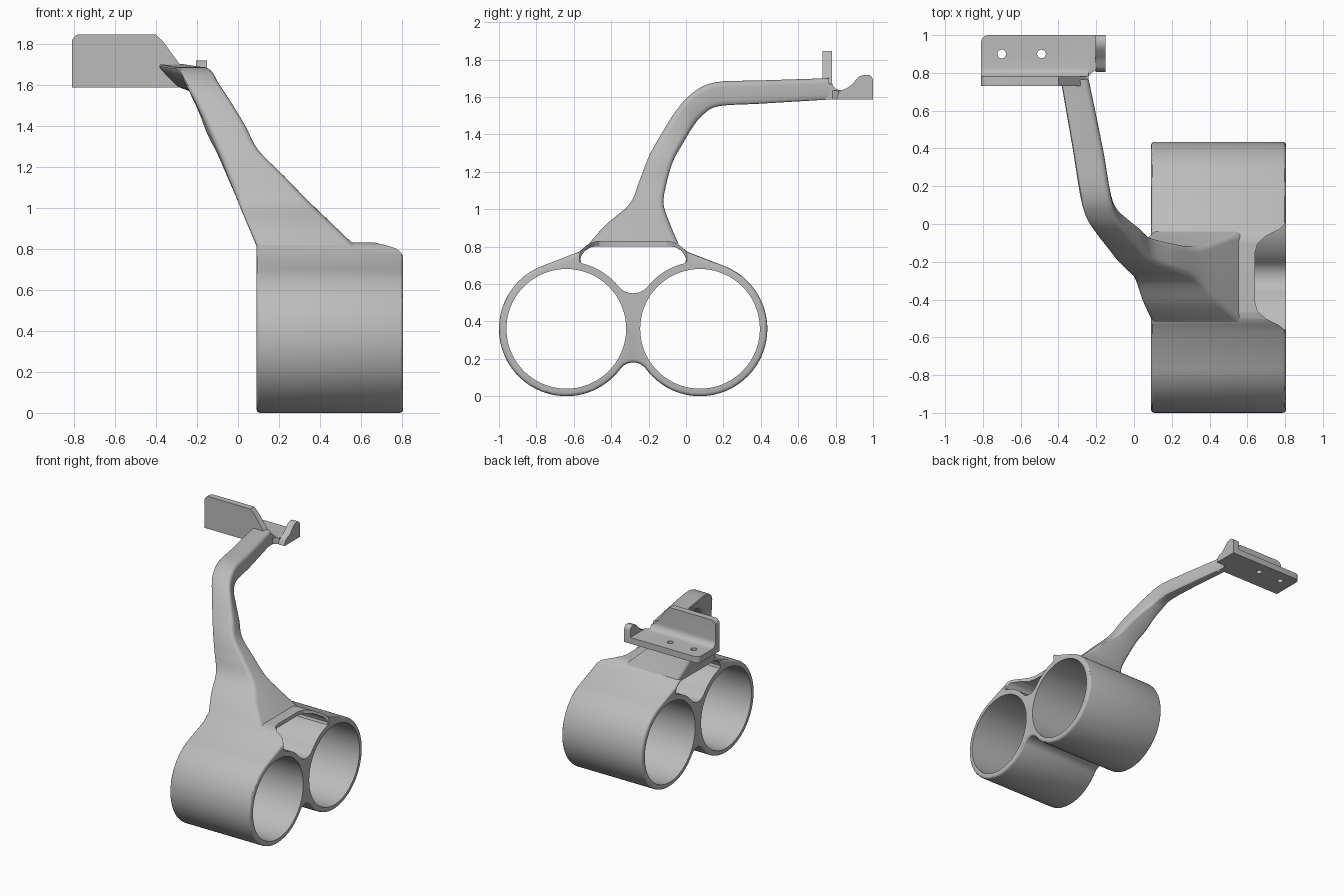
import bpy, bmesh
from math import sin, cos, radians, pi
from mathutils import Vector

if "Cube" in bpy.data.objects:
    bpy.data.objects.remove(bpy.data.objects["Cube"])

grey = bpy.data.materials.new("plain_grey")
grey.use_nodes = True
COLOUR = (0.5, 0.5, 0.5, 1)
grey.diffuse_color = COLOUR
grey.node_tree.nodes["Principled BSDF"].inputs["Base Color"].default_value = COLOUR


def finish(name, bm):
    bmesh.ops.recalc_face_normals(bm, faces=bm.faces[:])
    mesh = bpy.data.meshes.new(name)
    bm.to_mesh(mesh)
    bm.free()
    mesh.materials.append(grey)
    obj = bpy.data.objects.new(name, mesh)
    bpy.context.collection.objects.link(obj)
    return obj


def prism(name, pts, axis, lo, hi, bevel=None, rim=0):
    """Extrude a 2D outline along an axis; optionally round the rim or chosen edges."""
    k = "xyz".index(axis)

    def place(p, h):
        c = list(p)
        c.insert(k, h)
        return c
    bm = bmesh.new()
    a = [bm.verts.new(place(p, lo)) for p in pts]
    b = [bm.verts.new(place(p, hi)) for p in pts]
    bm.faces.new(a)
    bm.faces.new(b)
    for i in range(len(pts)):
        j = (i + 1) % len(pts)
        bm.faces.new((a[i], a[j], b[j], b[i]))
    bmesh.ops.recalc_face_normals(bm, faces=bm.faces[:])
    if rim:
        edges = [e for e in bm.edges if e.verts[0].co[k] == e.verts[1].co[k]]
        bmesh.ops.bevel(bm, geom=edges, offset=rim, segments=3, profile=0.5, affect='EDGES')
    if bevel:
        edges = [e for e in bm.edges if all(bevel(v.co) for v in e.verts)]
        bmesh.ops.bevel(bm, geom=edges, offset=0.04, segments=5, profile=0.5, affect='EDGES')
    return finish(name, bm)


def arc(cx, cy, r, a0, a1, n):
    angles = [radians(a0 + (a1 - a0) * i / n) for i in range(n + 1)]
    return [(cx + r * cos(t), cy + r * sin(t)) for t in angles]


def cut(obj, *cutters):
    for c in cutters:
        c.hide_render = True
        m = obj.modifiers.new("cut", 'BOOLEAN')
        m.object, m.operation, m.solver = c, 'DIFFERENCE', 'EXACT'
        bpy.context.view_layer.objects.active = obj
        bpy.ops.object.modifier_apply(modifier=m.name)
        bpy.data.objects.remove(c)


# Twin tube holder: mirrored outline, bores, window under the roof
MID, OFF, HUB, R = -0.2825, 0.3575, 0.36, 0.36
X0, X1 = 0.09, 0.805


def mirrored(half):
    """Half outline runs from the bottom centre to the top centre."""
    left = [(-u, z) for u, z in reversed(half[1:-1])]
    return [(MID + u, z) for u, z in half + left]


outer = (arc(0, 0.095, 0.085, 90, 36.5, 8) + arc(OFF, HUB, R, -143.5, 70, 48)[1:]
         + [(0.29, 0.772), (0.25, 0.805), (0.225, 0.82), (0.19, 0.83), (0, 0.83)])
window = (arc(0, 0.651, 0.101, -90, -39.1, 8) + arc(OFF, HUB, R, 140.9, 103, 8)[1:]
          + [(0.283, 0.73), (0.277, 0.75), (0.26, 0.775), (0.225, 0.797), (0.2, 0.8), (0, 0.8)])
holder = prism("tube_holder", mirrored(outer), 'x', X0, X1, rim=0.018)
bores = [prism("bore", arc(MID + s * OFF, HUB, 0.32, 0, 355, 71), 'x', -0.1, 1) for s in (-1, 1)]
opening = prism("opening", mirrored(window), 'x', -0.1, 1)
# Scoop removed from the roof at one end
scoop = [(0.64, 0), (0.64, 0.13), (0.655, 0.18), (0.7, 0.22), (0.77, 0.255), (0.83, 0.31)]
scoop = [(x, MID + u) for x, u in scoop] + [(x, MID - u) for x, u in reversed(scoop[1:])]
cut(holder, *bores, opening, prism("scoop", scoop, 'z', 0.716, 1))

# Arm: rounded sections swept from a wide foot up and over to the bracket
# x min, x max, centre y, centre z, depth, turn in degrees, skew
sections = [
    (0.09, 0.57, -0.28, 0.815, 0.48, 0, 0),
    (0.045, 0.46, -0.255, 0.92, 0.34, 0, 0),
    (0.0, 0.345, -0.21, 1.03, 0.18, 0, 0),
    (-0.05, 0.225, -0.175, 1.15, 0.145, 5, 0),
    (-0.1, 0.1, -0.133, 1.27, 0.13, 15, 0),
    (-0.15, 0.04, -0.075, 1.375, 0.125, 27, 0),
    (-0.21, -0.03, -0.01, 1.48, 0.125, 45, 0.03),
    (-0.265, -0.09, 0.06, 1.56, 0.13, 65, 0.06),
    (-0.3, -0.125, 0.165, 1.614, 0.13, 85, 0.08),
    (-0.34, -0.165, 0.4, 1.626, 0.124, 88, 0.1),
    (-0.405, -0.24, 0.765, 1.643, 0.114, 90, 0.11),
]


def smooth_path(rows, steps):
    """Catmull-Rom interpolation of the section values."""
    out = []
    for i in range(len(rows) - 1):
        q = [rows[max(0, min(len(rows) - 1, i + k))] for k in (-1, 0, 1, 2)]
        for s in range(steps):
            t = s / steps
            out.append([b + t / 2 * (c - a + t * (2 * a - 5 * b + 4 * c - d + t * (3 * (b - c) + d - a)))
                        for a, b, c, d in zip(*q)])
    return out + [rows[-1]]


def ring(xa, xb, cy, cz, depth, turn, skew):
    w, t, r, pts = xb - xa, radians(turn), 0.03, []
    for k, (sx, sy) in enumerate(((1, 1), (-1, 1), (-1, -1), (1, -1))):
        for u, v in arc(sx * (w / 2 - r), sy * (depth / 2 - r), r, 90 * k, 90 * k + 90, 4):
            x = (xa + xb) / 2 + u + skew * (0.5 - u / w) * (0.5 - v / depth)
            pts.append(Vector((x, cy - v * cos(t), cz + v * sin(t))))
    return pts


bm = bmesh.new()
rings = [[bm.verts.new(p) for p in ring(*s)] for s in smooth_path(sections, 5)]
for a, b in zip(rings, rings[1:]):
    for i in range(len(a)):
        j = (i + 1) % len(a)
        bm.faces.new((a[i], a[j], b[j], b[i]))
bm.faces.new(rings[0])
bm.faces.new(rings[-1])
finish("arm", bm)

# Bracket: filleted L profile with a slanted corner and two screw holes
ell = [(0.73, 1.585), (1.0, 1.585), (1.0, 1.635)] + arc(0.83, 1.685, 0.05, -90, -180, 6) + [(0.78, 1.845), (0.73, 1.845)]
bracket = prism("bracket", ell, 'x', -0.81, -0.24,
                bevel=lambda c: c.x < -0.8 and (c.y > 0.99 or c.z > 1.84))
slant = [(-0.42, 1.87), (-0.395, 1.838), (-0.365, 1.81), (-0.285, 1.7), (-0.25, 1.67), (-0.1, 1.65), (-0.1, 1.87)]
holes = [prism("hole", arc(x, 0.9, 0.023, 0, 345, 23), 'z', 1.5, 1.7) for x in (-0.7, -0.49)]
cut(bracket, prism("slant", slant, 'y', 0.6, 1.1), *holes)

# Hooked lip beside the bracket
lip = ([(0.805, 1.585), (1.0, 1.585)] + arc(0.97, 1.688, 0.03, 0, 90, 4)
       + [(0.95, 1.718), (0.925, 1.708), (0.885, 1.665), (0.86, 1.646), (0.83, 1.635), (0.815, 1.62)])
prism("lip", lip, 'x', -0.205, -0.15)
prism("lip_base", [(-0.25, 0.77), (-0.225, 0.8), (-0.2, 0.815), (-0.2, 1.0), (-0.25, 1.0)], 'z', 1.585, 1.635)

# Smooth curved faces, keep edges sharp
bpy.ops.object.select_all(action='DESELECT')
for o in bpy.context.collection.objects:
    if o.type == 'MESH':
        o.select_set(True)
        bpy.context.view_layer.objects.active = o
bpy.ops.object.shade_smooth_by_angle(angle=pi / 6)
